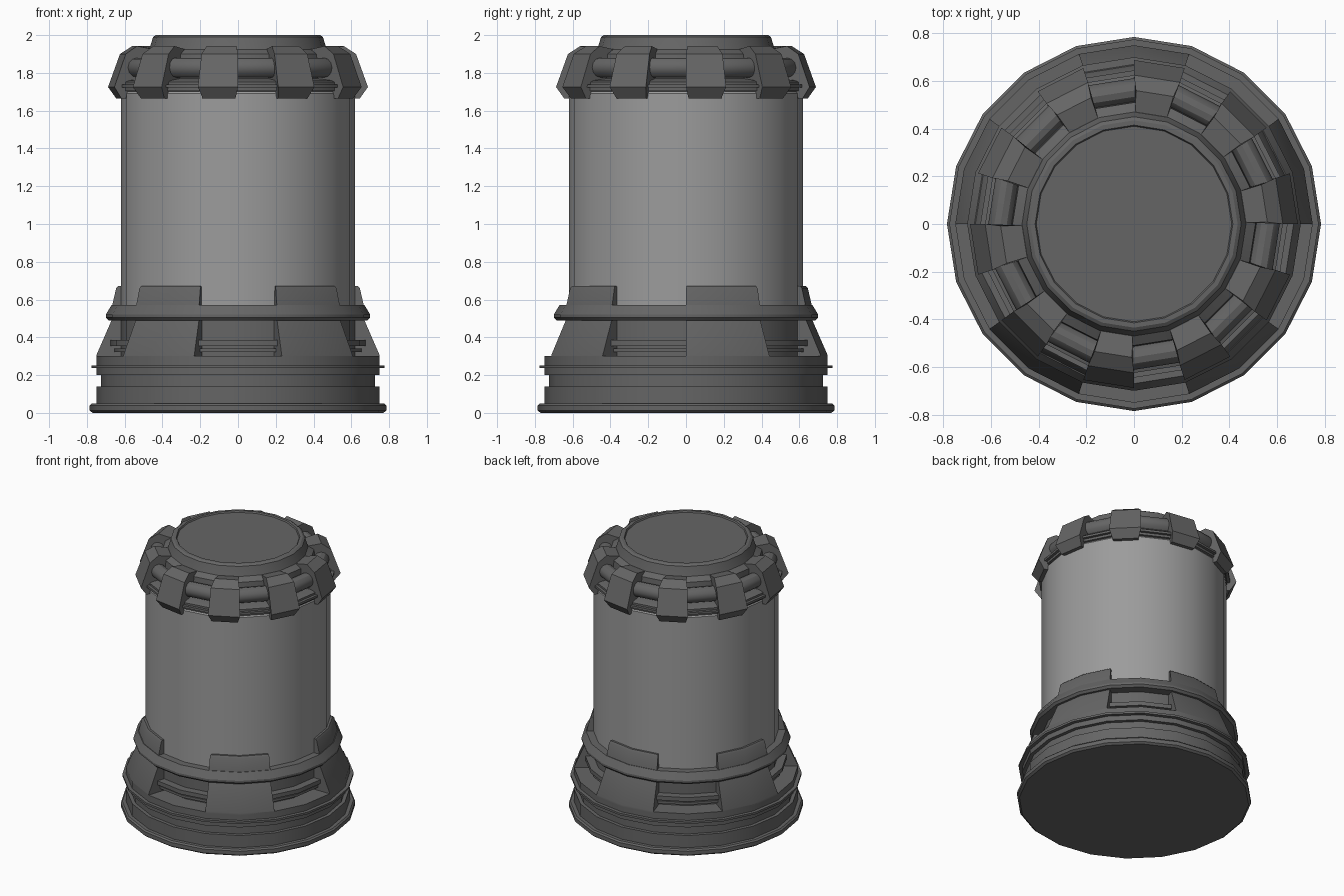
import bpy, bmesh
from math import sin, cos, radians

if "Cube" in bpy.data.objects:
    bpy.data.objects.remove(bpy.data.objects["Cube"], do_unlink=True)

SIDES = 20
STEP = 360 / SIDES


def material(name, value):
    m = bpy.data.materials.new(name)
    m.use_nodes = True
    colour = (value, value, value, 1)
    m.diffuse_color = colour
    bsdf = m.node_tree.nodes["Principled BSDF"]
    bsdf.inputs["Base Color"].default_value = colour
    bsdf.inputs["Roughness"].default_value = 0.8
    return m


dark = material("dark grey metal", 0.13)
light = material("light grey shell", 0.33)


def finish(name, bm, mat):
    bmesh.ops.recalc_face_normals(bm, faces=bm.faces)
    mesh = bpy.data.meshes.new(name)
    bm.to_mesh(mesh)
    bm.free()
    mesh.materials.append(mat)
    ob = bpy.data.objects.new(name, mesh)
    bpy.context.collection.objects.link(ob)
    bpy.ops.object.select_all(action="DESELECT")
    ob.select_set(True)
    bpy.context.view_layer.objects.active = ob
    bpy.ops.object.shade_smooth_by_angle(angle=radians(30))
    return ob


def point(r, z, degrees):
    a = radians(degrees)
    return (r * cos(a), r * sin(a), z)


def turned(name, profile, mat, closed=False):
    """Full turn of a profile; open profiles are capped with flat discs."""
    bm = bmesh.new()
    rings = [[bm.verts.new(point(r, z, i * STEP)) for i in range(SIDES)]
             for r, z in profile]
    pairs = list(zip(rings, rings[1:]))
    if closed:
        pairs.append((rings[-1], rings[0]))
    else:
        bm.faces.new(rings[0])
        bm.faces.new(rings[-1])
    for a, b in pairs:
        for i in range(SIDES):
            j = (i + 1) % SIDES
            bm.faces.new((a[i], a[j], b[j], b[i]))
    return finish(name, bm, mat)


def sectors(name, section, starts, facets, mat):
    """Repeat a solid wedge of a closed section; the third value trims its ends."""
    bm = bmesh.new()
    for start in starts:
        slices = []
        for k in range(facets + 1):
            side = 1 if k == 0 else -1 if k == facets else 0
            slices.append([bm.verts.new(point(r, z, start + k * STEP + side * trim))
                           for r, z, trim in section])
        n = len(section)
        for a, b in zip(slices, slices[1:]):
            for i in range(n):
                j = (i + 1) % n
                bm.faces.new((a[i], a[j], b[j], b[i]))
        bm.faces.new(slices[0])
        bm.faces.new(slices[-1])
    return finish(name, bm, mat)


# Stepped base with a foot flange and groove
turned("base", [(0.77, 0), (0.785, 0.012), (0.785, 0.04), (0.775, 0.05), (0.75, 0.05),
                (0.75, 0.14), (0.725, 0.14), (0.725, 0.2), (0.75, 0.2),
                (0.75, 0.3), (0.6, 0.3)], dark)
turned("base_fin", [(0.7, 0.237), (0.775, 0.237), (0.775, 0.252), (0.7, 0.252)],
       dark, True)

# Vent core and its two thin rings, seen in the openings
turned("vent_core", [(0.62, 0.28), (0.62, 0.52)], dark)
for label, r, z, h in (("lower", 0.655, 0.322, 0.018), ("upper", 0.675, 0.355, 0.03)):
    turned(label + "_vent_ring", [(0.58, z), (r, z), (r, z + h), (0.58, z + h)],
           dark, True)

# Five sloping buttresses, with five collar tabs above them
fifths = [72 * k for k in range(5)]
sectors("buttresses", [(0.6, 0.29, 0), (0.75, 0.29, 0), (0.75, 0.305, 0),
                       (0.665, 0.5, 0), (0.6, 0.5, 0)], fifths, 2, dark)
sectors("collar_tabs", [(0.6, 0.55, 0), (0.668, 0.56, 0), (0.645, 0.66, 0),
                        (0.635, 0.672, 0.4), (0.6, 0.672, 0.4)], fifths, 2, dark)
turned("collar", [(0.6, 0.49), (0.685, 0.49), (0.7, 0.505), (0.7, 0.52),
                  (0.67, 0.57), (0.6, 0.57)], dark, True)

# Smooth main shell
turned("shell", [(0.62, 0.5), (0.62, 1.69), (0.605, 1.71)], light)

# Head: stacked rims, neck and recessed lid
turned("head", [(0.6, 1.7), (0.625, 1.705), (0.625, 1.722), (0.645, 1.722),
                (0.645, 1.738), (0.625, 1.738), (0.625, 1.752), (0.605, 1.76),
                (0.52, 1.77), (0.51, 1.9), (0.47, 1.925), (0.46, 1.955),
                (0.45, 1.99), (0.435, 2.0), (0.415, 2.0), (0.41, 1.99)], dark)

# Pipe running around the head
turned("pipe", [(0.56 + 0.052 * cos(radians(a)), 1.828 + 0.052 * sin(radians(a)))
                for a in range(0, 360, 30)], dark, True)

# Ten clamp blocks on alternate facets
sectors("clamps", [(0.58, 1.665, 1.2), (0.645, 1.665, 1.2), (0.688, 1.725, 0),
                   (0.625, 1.9, 0), (0.56, 1.942, 0.8), (0.47, 1.925, 0.8),
                   (0.5, 1.8, 0)], [36 * k for k in range(10)], 1, dark)
